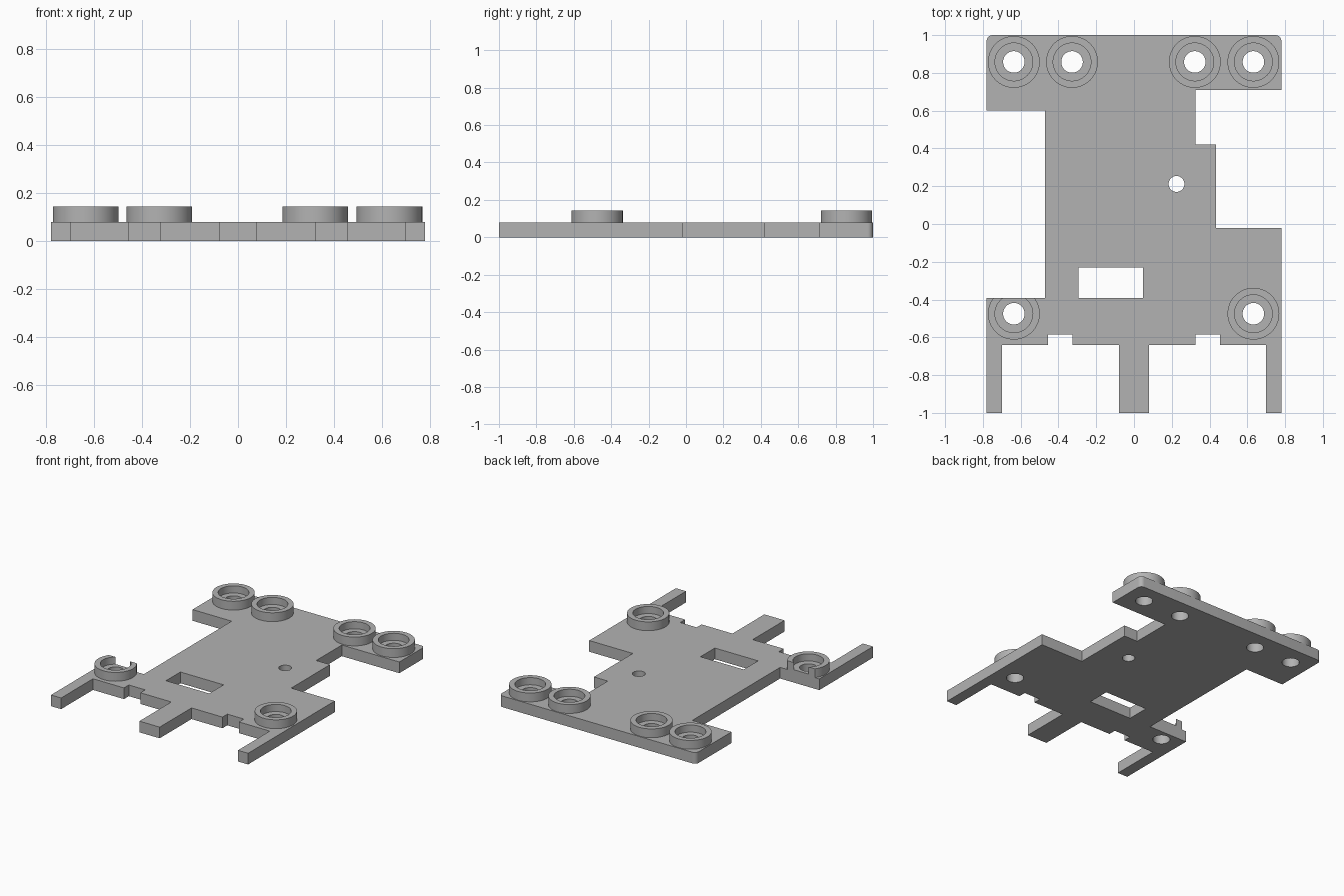
import bpy, bmesh, math
from mathutils import Vector

cube = bpy.data.objects.get("Cube")
if cube:
    bpy.data.objects.remove(cube, do_unlink=True)

PLATE_TOP, RIM_TOP, SEAT = 0.08, 0.143, 0.092

grey = bpy.data.materials.new("plain grey")
grey.use_nodes = True
colour = (0.45, 0.45, 0.45, 1)
grey.diffuse_color = colour
grey.node_tree.nodes["Principled BSDF"].inputs["Base Color"].default_value = colour


def prism(name, outline, z0, z1):
    """Solid with the given outline between two heights."""
    bm = bmesh.new()
    base = bm.faces.new([bm.verts.new((x, y, z0)) for x, y in outline])
    top = bmesh.ops.extrude_face_region(bm, geom=[base])["geom"]
    for v in top:
        if isinstance(v, bmesh.types.BMVert):
            v.co.z = z1
    bmesh.ops.recalc_face_normals(bm, faces=bm.faces)
    mesh = bpy.data.meshes.new(name)
    bm.to_mesh(mesh)
    bm.free()
    mesh.materials.append(grey)
    obj = bpy.data.objects.new(name, mesh)
    bpy.context.collection.objects.link(obj)
    return obj


def disc(name, x, y, r, z0, z1, n=64):
    ring = [(x + r * math.cos(2 * math.pi * i / n), y + r * math.sin(2 * math.pi * i / n)) for i in range(n)]
    return prism(name, ring, z0, z1)


def box(name, x0, x1, y0, y1, z0, z1):
    return prism(name, [(x0, y0), (x1, y0), (x1, y1), (x0, y1)], z0, z1)


def combine(target, other, operation):
    """Apply a boolean and discard the second solid."""
    mod = target.modifiers.new("cut", "BOOLEAN")
    mod.operation, mod.object, mod.solver = operation, other, "EXACT"
    bpy.context.view_layer.objects.active = target
    bpy.ops.object.modifier_apply(modifier=mod.name)
    bpy.data.objects.remove(other, do_unlink=True)


def corner(cx, cy, start, r=0.03, n=6):
    return [(cx + r * math.cos(start + math.pi / 2 * i / n), cy + r * math.sin(start + math.pi / 2 * i / n))
            for i in range(n + 1)]


# Front edge: symmetric legs and shallow notches
half_front = [(0.08, -1), (0.08, -0.64), (0.325, -0.64), (0.325, -0.585), (0.455, -0.585),
              (0.455, -0.64), (0.70, -0.64), (0.70, -1), (0.78, -1)]
front = [(-x, y) for x, y in reversed(half_front)] + half_front

# Sides are stepped differently; rear corners are rounded
right = [(0.78, -0.02), (0.435, -0.02), (0.435, 0.42), (0.325, 0.42), (0.325, 0.71), (0.78, 0.71)]
left = [(-0.78, 0.60), (-0.47, 0.60), (-0.47, -0.393), (-0.78, -0.393)]
rear = corner(0.75, 0.97, 0) + corner(-0.75, 0.97, math.pi / 2)
plate = prism("base_plate", front + right + rear + left, 0, PLATE_TOP)

# Window and small pin hole
combine(plate, box("window_cutter", -0.295, 0.047, -0.393, -0.23, -0.1, 0.3), "DIFFERENCE")
combine(plate, disc("pin_cutter", 0.225, 0.212, 0.042, -0.1, 0.3, 32), "DIFFERENCE")

# Raised screw bosses with counterbore and through hole
bosses = {
    "rear_left_outer_boss": (0.632, 0.858), "rear_left_inner_boss": (0.322, 0.858),
    "rear_right_inner_boss": (-0.328, 0.858), "rear_right_outer_boss": (-0.636, 0.858),
    "front_left_boss": (0.632, -0.475), "front_right_boss": (-0.636, -0.475),
}
for name, (x, y) in bosses.items():
    boss = disc(name, x, y, 0.137, PLATE_TOP, RIM_TOP)
    combine(boss, disc("recess_cutter", x, y, 0.1, SEAT, 0.3), "DIFFERENCE")
    for part in (boss, plate):
        combine(part, disc("hole_cutter", x, y, 0.057, -0.1, 0.3), "DIFFERENCE")
    # The front right boss is trimmed flush with the plate edge
    if name == "front_right_boss":
        combine(boss, box("trim_cutter", -1, -0.4, -0.393, 0, -0.1, 0.3), "DIFFERENCE")

# Smooth round walls, keep hard edges
bpy.ops.object.select_all(action="DESELECT")
for obj in bpy.context.scene.objects:
    if obj.type == "MESH" and (obj.name == "base_plate" or obj.name in bosses):
        obj.select_set(True)
bpy.context.view_layer.objects.active = plate
bpy.ops.object.shade_smooth_by_angle(angle=math.radians(30))
